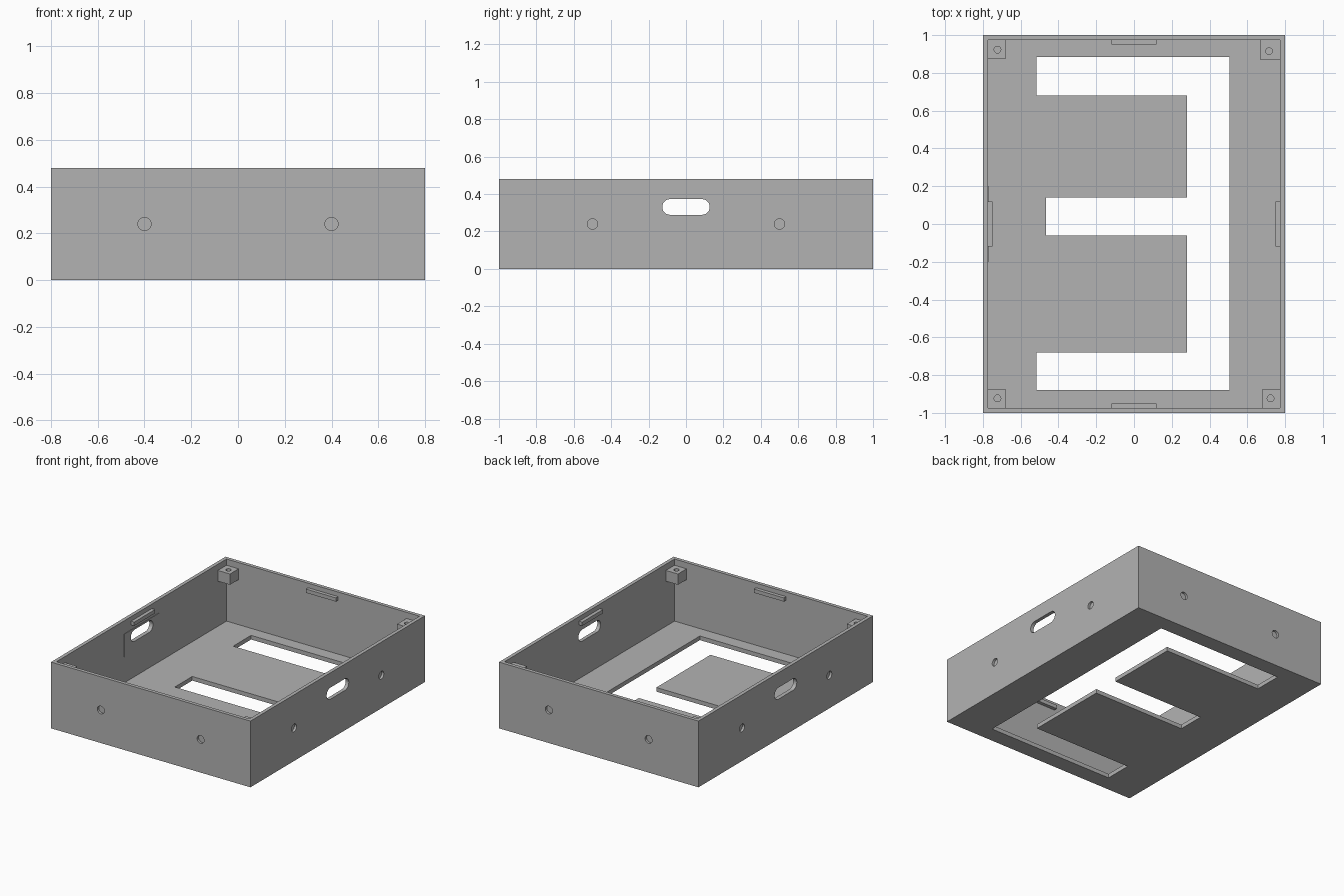
import bpy, bmesh, math
from mathutils import Matrix, Vector

cube = bpy.data.objects.get("Cube")
if cube:
    bpy.data.objects.remove(cube, do_unlink=True)

grey = bpy.data.materials.new("plain grey")
grey.use_nodes = True
colour = (0.45, 0.45, 0.45, 1)
grey.diffuse_color = colour
grey.node_tree.nodes["Principled BSDF"].inputs["Base Color"].default_value = colour

HX, HY, H = 0.8, 1.0, 0.48      # half width, half depth, height
WALL, FLOOR = 0.026, 0.03
IX, IY = HX - WALL, HY - WALL   # inner half sizes


def prism(name, points, depth, matrix=Matrix()):
    """Extrude a flat outline upwards along z, then place it."""
    bm = bmesh.new()
    face = bm.faces.new([bm.verts.new((x, y, 0)) for x, y in points])
    top = bmesh.ops.extrude_face_region(bm, geom=[face])["geom"]
    verts = [v for v in top if isinstance(v, bmesh.types.BMVert)]
    bmesh.ops.translate(bm, verts=verts, vec=(0, 0, depth))
    bmesh.ops.transform(bm, matrix=matrix, verts=bm.verts)
    bmesh.ops.recalc_face_normals(bm, faces=bm.faces)
    mesh = bpy.data.meshes.new(name)
    bm.to_mesh(mesh)
    bm.free()
    mesh.materials.append(grey)
    obj = bpy.data.objects.new(name, mesh)
    bpy.context.collection.objects.link(obj)
    return obj


def box(name, x0, x1, y0, y1, z0, z1):
    outline = [(x0, y0), (x1, y0), (x1, y1), (x0, y1)]
    return prism(name, outline, z1 - z0, Matrix.Translation((0, 0, z0)))


def stadium(half, r, n=12):
    """Rounded slot outline; half = 0 gives a circle."""
    pts = []
    for side, start in ((1, -math.pi / 2), (-1, math.pi / 2)):
        for i in range(n + (half > 0)):
            a = start + math.pi * i / n
            pts.append((side * half + r * math.cos(a), r * math.sin(a)))
    return pts


def drill(name, outline, centre, direction, depth):
    """Cutter centred on a point, with its axis along the direction."""
    z = Vector(direction)
    up = Vector((0, 0, 1)) if abs(z.z) < 0.5 else Vector((0, 1, 0))
    x = up.cross(z)
    rot = Matrix((x, up, z)).transposed().to_4x4()
    place = Matrix.Translation(centre) @ rot @ Matrix.Translation((0, 0, -depth / 2))
    return prism(name, outline, depth, place)


def cut(obj, cutters):
    """Subtract the cutters and discard them."""
    for c in cutters:
        c.hide_render = True
        mod = obj.modifiers.new("cut", 'BOOLEAN')
        mod.operation, mod.solver, mod.object = 'DIFFERENCE', 'EXACT', c
    deps = bpy.context.evaluated_depsgraph_get()
    mesh = bpy.data.meshes.new_from_object(obj.evaluated_get(deps))
    obj.modifiers.clear()
    obj.data = mesh
    for c in cutters:
        bpy.data.objects.remove(c, do_unlink=True)


# Open case with walls and floor
case = box("case", -HX, HX, -HY, HY, 0, H)
cutters = [box("cavity_cutter", -IX, IX, -IY, IY, FLOOR, H + 0.1)]

# Three-armed opening in the floor
opening = [(0.505, -0.88), (0.505, 0.885), (-0.515, 0.885), (-0.515, 0.68),
           (0.28, 0.68), (0.28, 0.14), (-0.465, 0.14), (-0.465, -0.06),
           (0.28, -0.06), (0.28, -0.68), (-0.515, -0.68), (-0.515, -0.88)]
cutters.append(prism("floor_cutter", opening, 0.2, Matrix.Translation((0, 0, -0.1))))

# Handle slots and shallow round sockets in the walls
slot = stadium(0.085, 0.042)
socket = stadium(0, 0.028)
for s in (-1, 1):
    cutters.append(drill("slot_cutter", slot, (s * HX, 0, 0.331), (s, 0, 0), 0.2))
    for t in (-1, 1):
        cutters.append(drill("socket_cutter", socket, (s * HX, t * 0.5, 0.24), (s, 0, 0), 0.034))
        cutters.append(drill("socket_cutter", socket, (t * 0.4, s * HY, 0.24), (0, s, 0), 0.034))
cut(case, cutters)

# Thin plate around the right-hand slot, inside the wall
plate = box("inner_slot_plate", -IX - 0.002, -IX + 0.003, -0.2, 0.2, 0.22, 0.385)
cut(plate, [drill("slot_cutter", slot, (-HX, 0, 0.331), (-1, 0, 0), 0.2)])

# Lid clips near the rim
for s, side in ((-1, "right"), (1, "left")):
    x = sorted((s * (IX + 0.005), s * (IX - 0.025)))
    box(side + "_clip", *x, -0.12, 0.12, 0.42, 0.447)
for s, side in ((-1, "front"), (1, "back")):
    y = sorted((s * (IY + 0.005), s * (IY - 0.025)))
    box(side + "_clip", -0.12, 0.12, *y, 0.42, 0.447)

# Corner screw blocks
for sx, side in ((-1, "right"), (1, "left")):
    for sy, end in ((-1, "front"), (1, "back")):
        shift = 0.008 if sx > 0 and sy > 0 else 0
        x = sorted((sx * (IX + 0.005), sx * (0.677 - shift)))
        y = sorted((sy * (IY + 0.005), sy * (0.875 - shift)))
        block = box(f"{end}_{side}_screw_block", *x, *y, 0.357, 0.435)
        centre = (sx * (0.723 - shift), sy * (0.923 - shift), 0.435)
        cut(block, [drill("screw_cutter", stadium(0, 0.018, 8), centre, (0, 0, 1), 0.1)])
